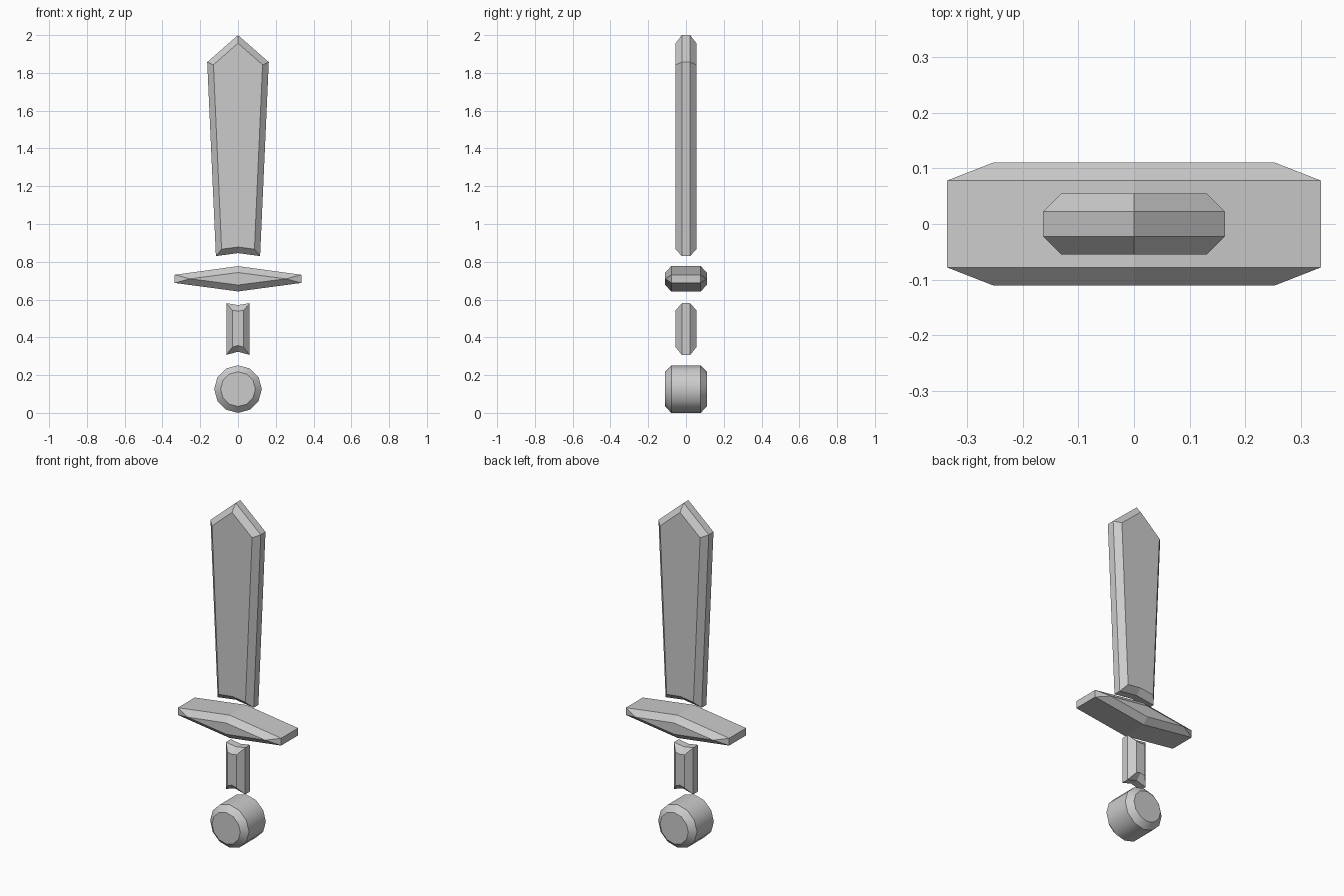
import bpy, bmesh, math

if "Cube" in bpy.data.objects:
    bpy.data.objects.remove(bpy.data.objects["Cube"])


def mirrored(half):
    """Full outline from a half profile running from top centre to bottom centre."""
    return half + [(-x, z) for x, z in reversed(half[1:-1])]


def chamfered_plate(name, outer, inner, y_side, y_face):
    """Outline extruded along y with chamfered front and back faces."""
    bm = bmesh.new()
    rings = []
    for y, outline in ((-y_face, inner), (-y_side, outer), (y_side, outer), (y_face, inner)):
        rings.append([bm.verts.new((x, y, z)) for x, z in outline])
    n = len(outer)
    for a, b in zip(rings, rings[1:]):
        for i in range(n):
            j = (i + 1) % n
            bm.faces.new((a[i], a[j], b[j], b[i]))
    bm.faces.new(rings[0])
    bm.faces.new(rings[-1])
    bmesh.ops.remove_doubles(bm, verts=bm.verts, dist=0.0001)
    bmesh.ops.recalc_face_normals(bm, faces=bm.faces)
    mesh = bpy.data.meshes.new(name)
    bm.to_mesh(mesh)
    bm.free()
    obj = bpy.data.objects.new(name, mesh)
    bpy.context.collection.objects.link(obj)
    return obj


def circle(r, z, n=12):
    return [(r * math.sin(math.tau * i / n), z + r * math.cos(math.tau * i / n)) for i in range(n)]


# Blade, flaring towards the tip, with a notched base
chamfered_plate("blade",
                mirrored([(0, 2.0), (0.163, 1.857), (0.117, 0.83), (0, 0.846)]),
                mirrored([(0, 1.957), (0.13, 1.843), (0.087, 0.867), (0, 0.878)]),
                0.022, 0.055)

# Crossguard: its chamfers meet before the ends, leaving a diamond face
chamfered_plate("crossguard",
                mirrored([(0, 0.777), (0.335, 0.731), (0.335, 0.688), (0, 0.643)]),
                mirrored([(0, 0.743), (0.253, 0.71), (0.253, 0.71), (0, 0.677)]),
                0.078, 0.11)

# Grip with notched ends
chamfered_plate("grip",
                mirrored([(0, 0.571), (0.062, 0.581), (0.062, 0.307), (0, 0.324)]),
                mirrored([(0, 0.539), (0.03, 0.543), (0.03, 0.348), (0, 0.357)]),
                0.022, 0.055)

# Pommel: chamfered disc with smooth rim
pommel = chamfered_plate("pommel", circle(0.126, 0.126), circle(0.092, 0.126), 0.078, 0.11)
bpy.context.view_layer.objects.active = pommel
pommel.select_set(True)
bpy.ops.object.shade_smooth_by_angle(angle=math.radians(35))
